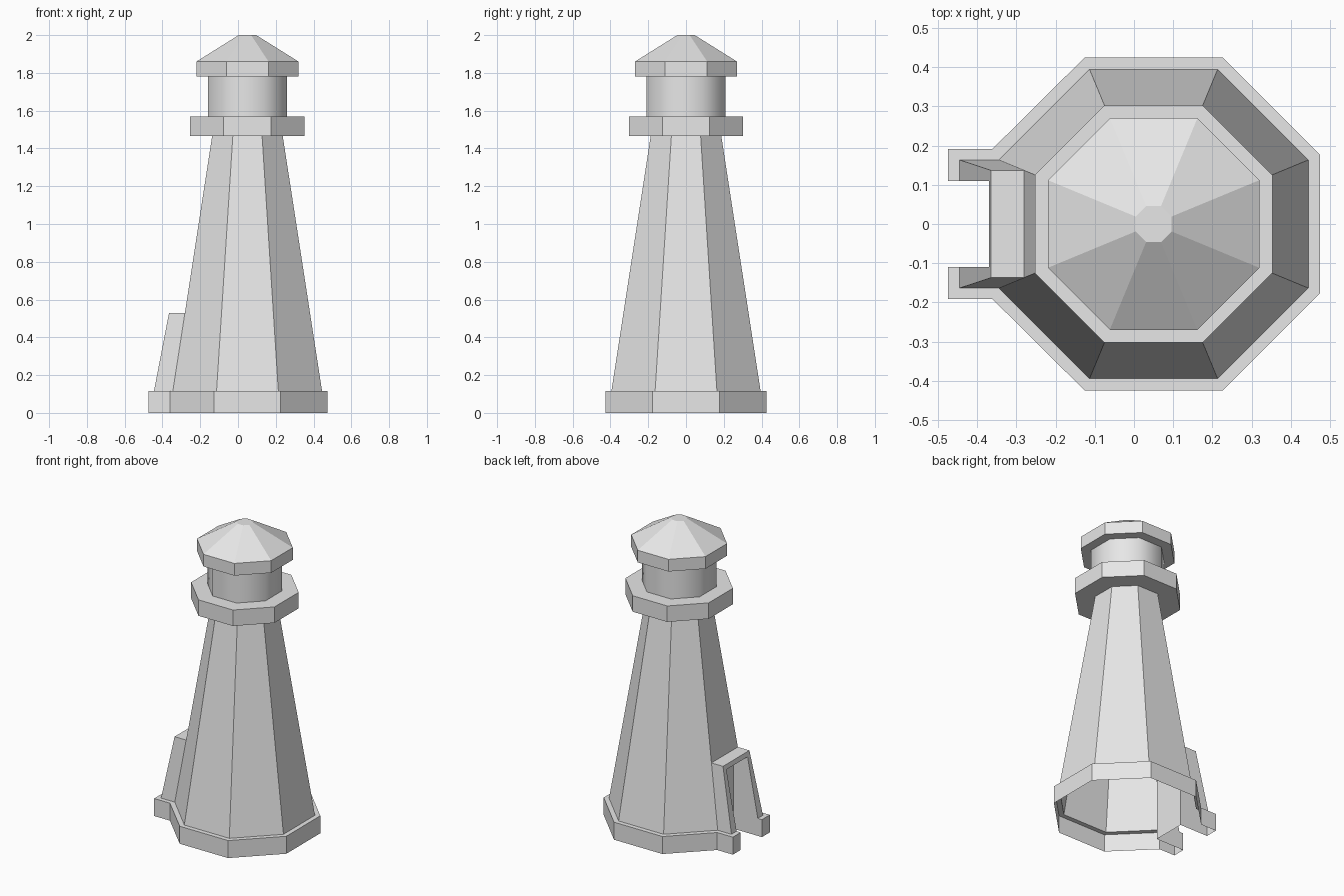
import bpy, bmesh, math

if "Cube" in bpy.data.objects:
    bpy.data.objects.remove(bpy.data.objects["Cube"])

CX = 0.05                      # tower axis
stone = bpy.data.materials.new("light_grey")
stone.diffuse_color = (0.8, 0.8, 0.8, 1)
stone.use_nodes = True
stone.node_tree.nodes["Principled BSDF"].inputs["Base Color"].default_value = stone.diffuse_color


def finish(bm, name, smooth=False):
    bmesh.ops.remove_doubles(bm, verts=bm.verts, dist=1e-5)
    me = bpy.data.meshes.new(name)
    bm.to_mesh(me)
    bm.free()
    me.materials.append(stone)
    for p in me.polygons:
        p.use_smooth = smooth and abs(p.normal.z) < 0.9
    ob = bpy.data.objects.new(name, me)
    bpy.context.collection.objects.link(ob)
    return ob


def corners(apothem, count=8):
    r = apothem / math.cos(math.pi / 8)
    return [(CX + r * math.cos(math.pi / 8 + i * math.pi / 4),
             r * math.sin(math.pi / 8 + i * math.pi / 4)) for i in range(count)]


def loft(bm, rings):
    for a, b in zip(rings, rings[1:]):
        n = len(a)
        for i in range(n):
            j = (i + 1) % n
            quad = []
            for v in (a[i], a[j], b[j], b[i]):
                if v.co not in [q.co for q in quad]:
                    quad.append(v)
            if len(quad) > 2 and not (a[i].co.z == b[i].co.z and
                                      len({round(q.co.y, 5) for q in quad}) == 1):
                bm.faces.new(quad)


def ring(bm, pts, z):
    return [bm.verts.new((x, y, z)) for x, y in pts]


def drum(name, levels, smooth=False, caps=True):
    """Octagonal solid from (apothem, z) levels."""
    bm = bmesh.new()
    rings = [ring(bm, corners(a), z) for a, z in levels]
    loft(bm, rings)
    if caps:
        bm.faces.new(rings[0][::-1])
        bm.faces.new(rings[-1])
    return finish(bm, name, smooth)


# Doorway dimensions
HALF, BACK = 0.11, -0.27       # opening half width, recess back wall
Z_BASE, Z_DOOR, Z_PORCH, Z_TOP = 0.115, 0.50, 0.53, 1.465


def apothem_at(z):
    return 0.395 + (0.187 - 0.395) * (z - Z_BASE) / (Z_TOP - Z_BASE)


def plan(apothem, corner, front):
    """Octagon outline whose -x side steps out to a porch and back into a recess."""
    half = corners(apothem, 3) + [corner, (front, corner[1]), (front, HALF), (BACK, HALF)]
    return half + [(x, -y) for x, y in reversed(half)]


# Hollow plinth, ledge, and lower shaft with the porch jambs
bm = bmesh.new()
plinth = plan(0.425, (-0.361, 0.192), -0.475)
low = plan(apothem_at(Z_BASE), corners(apothem_at(Z_BASE))[3], -0.445)
high = plan(apothem_at(Z_PORCH), corners(apothem_at(Z_PORCH))[3], -0.365)
rings = [ring(bm, plinth, 0), ring(bm, plinth, Z_BASE),
         ring(bm, low, Z_BASE), ring(bm, high, Z_PORCH)]
loft(bm, rings)

# Porch roof, lintel and recess ceiling
top = rings[-1]
bm.faces.new(top[3:6] + top[8:11])
slope = (0.445 - 0.365) / (Z_PORCH - Z_BASE)
front = -0.365 - slope * (Z_PORCH - Z_DOOR)
a, b, c, d, e, f = [bm.verts.new(p) for p in (
    (front, HALF, Z_DOOR), (front, -HALF, Z_DOOR),
    (-0.365, -HALF, Z_PORCH), (-0.365, HALF, Z_PORCH),
    (BACK, -HALF, Z_DOOR), (BACK, HALF, Z_DOOR))]
bm.faces.new((a, b, c, d))
bm.faces.new((a, f, e, b))

# Upper shaft
loft(bm, [ring(bm, corners(apothem_at(z)), z) for z in (Z_PORCH, Z_TOP)])
tower = finish(bm, "tower_shaft")

# Gallery, lantern room, roof
drum("gallery", [(0.303, Z_TOP), (0.303, 1.57)])
drum("lantern_room", [(0.21, 1.57), (0.21, 1.78)], smooth=True)
drum("roof", [(0.27, 1.78), (0.27, 1.86), (0.046, 2.0)])
